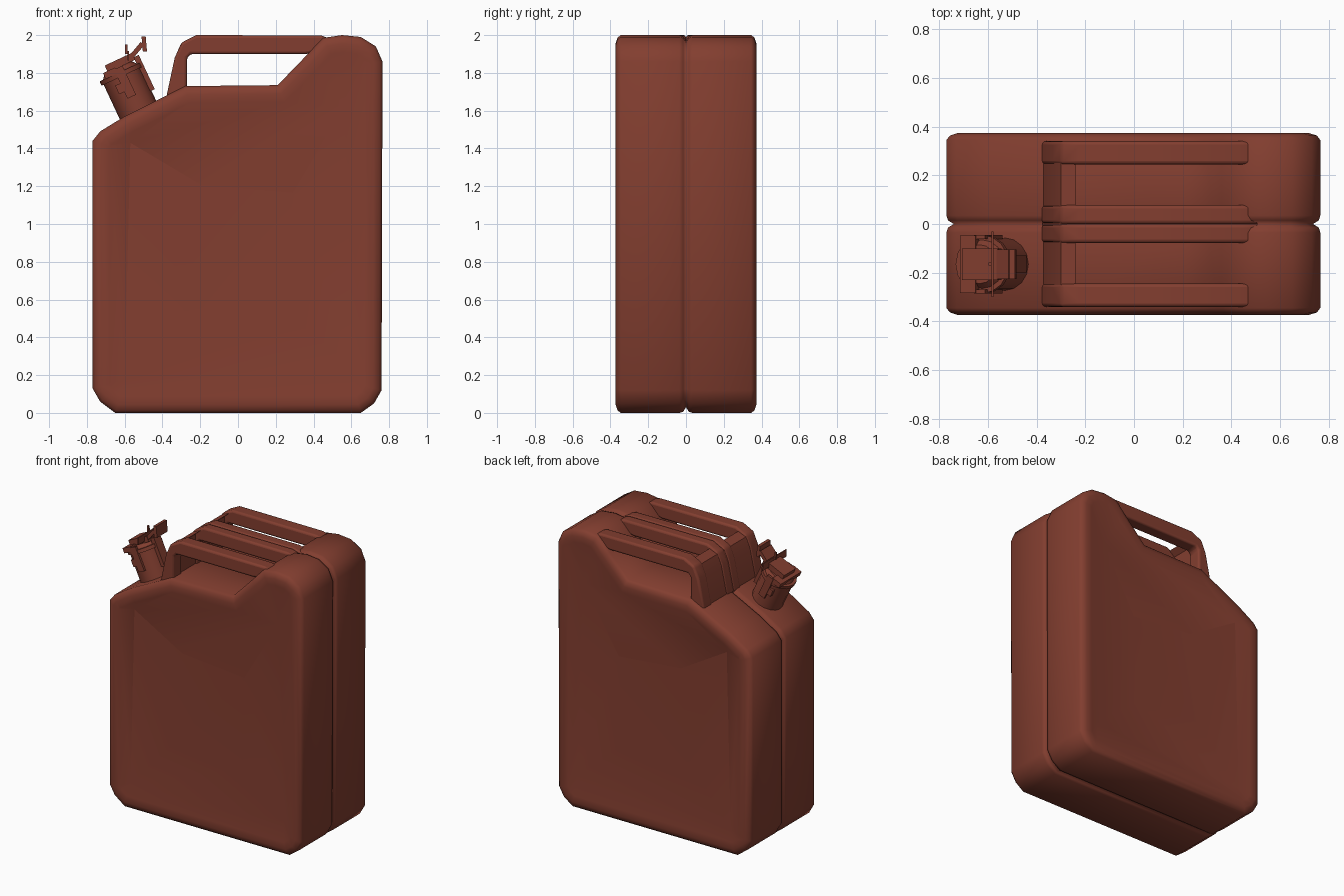
import bpy, bmesh, math
from mathutils import Matrix, Vector

if "Cube" in bpy.data.objects:
    bpy.data.objects.remove(bpy.data.objects["Cube"])

# Painted steel
paint = bpy.data.materials.new("red_brown_paint")
paint.use_nodes = True
color = (0.225, 0.048, 0.029, 1)
paint.diffuse_color = color
paint.node_tree.nodes["Principled BSDF"].inputs["Base Color"].default_value = color


def finish(bm, name, mirror=False, bevel=0, matrix=None, angle=40):
    bmesh.ops.remove_doubles(bm, verts=bm.verts, dist=0.0005)
    bmesh.ops.recalc_face_normals(bm, faces=bm.faces)
    mesh = bpy.data.meshes.new(name)
    bm.to_mesh(mesh)
    bm.free()
    ob = bpy.data.objects.new(name, mesh)
    bpy.context.collection.objects.link(ob)
    mesh.materials.append(paint)
    if matrix:
        ob.matrix_world = matrix
    if bevel:
        mod = ob.modifiers.new("rounding", "BEVEL")
        mod.width, mod.segments = bevel, 3
    if mirror:
        mod = ob.modifiers.new("other_half", "MIRROR")
        mod.use_axis = (False, True, False)
    bpy.ops.object.select_all(action="DESELECT")
    ob.select_set(True)
    bpy.context.view_layer.objects.active = ob
    bpy.ops.object.shade_smooth_by_angle(angle=math.radians(angle))
    return ob


def inset(points, d):
    """Mitred inward offset of a counter-clockwise outline."""
    result = []
    for i, p in enumerate(points):
        a = (Vector(p) - Vector(points[i - 1])).normalized()
        b = (Vector(points[(i + 1) % len(points)]) - Vector(p)).normalized()
        n1, n2 = Vector((-a.y, a.x)), Vector((-b.y, b.x))
        result.append(Vector(p) + (n1 + n2) * d / (1 + n1.dot(n2)))
    return result


def extrude_profile(name, profile, y0, y1, **kw):
    bm = bmesh.new()
    face = bm.faces.new([bm.verts.new((x, y0, z)) for x, z in profile])
    new = bmesh.ops.extrude_face_region(bm, geom=[face])["geom"]
    moved = [v for v in new if isinstance(v, bmesh.types.BMVert)]
    bmesh.ops.translate(bm, verts=moved, vec=(0, y1 - y0, 0))
    return finish(bm, name, **kw)


# Body shell: one pressed half, mirrored across the centre seam
outline = [(-.77, .13), (-.73, .06), (-.65, 0), (.65, 0), (.72, .05), (.76, .12),
           (.765, 1.86), (.73, 1.94), (.65, 1.99), (.55, 2), (.45, 1.985), (.36, 1.89),
           (.21, 1.735), (-.28, 1.73), (-.38, 1.68), (-.6, 1.57), (-.73, 1.49), (-.77, 1.44)]
# Panel corners: bottom left, bottom right, top right, top left
corner = [0] * 3 + [1] * 3 + [2] * 7 + [3] * 5
panel = [(-.6, .18), (.61, .24), (.56, 1.62), (-.57, 1.43)]
centre = [(-.26, .56), (.27, .52), (.29, 1.165), (-.2, 1.21)]
rings = [(inset(outline, d), y) for d, y in
         ((.03, 0), (.006, .015), (0, .035), (0, .345), (.014, .363), (.045, .373), (.09, .37))]
rings += [([panel[c] for c in corner], .354), ([centre[c] for c in corner], .343)]

bm = bmesh.new()
loops = [[bm.verts.new((x, -y, z)) for x, z in pts] for pts, y in rings]
for low, high in zip(loops, loops[1:]):
    for i in range(len(low)):
        j = (i + 1) % len(low)
        bm.faces.new((low[i], low[j], high[j], high[i]))
bmesh.ops.remove_doubles(bm, verts=bm.verts, dist=0.0005)


def nearest(point, y):
    target = Vector((point[0], -y, point[1]))
    return min(bm.verts, key=lambda v: (v.co - target).length)


rim = [nearest(p, .354) for p in panel]
quad = [nearest(p, .343) for p in centre]
bm.faces.new(quad)
# Pressed creases on the left and top of the panel
for a, b in ((rim[0], rim[3]), (rim[3], quad[3]), (quad[3], quad[2]), (quad[2], rim[2])):
    bm.edges.get((a, b)).smooth = False
finish(bm, "can_body", mirror=True, angle=50)

# Carrying handles: outer bars and a split centre bar
bar = [(-.38, 1.67), (-.27, 1.7), (-.27, 1.88), (-.25, 1.9), (.36, 1.9), (.52, 1.93),
       (.52, 1.97), (.44, 1.998), (-.22, 2), (-.3, 1.96), (-.335, 1.88)]
extrude_profile("outer_handle_bars", bar, -.34, -.245, mirror=True, bevel=.025)
extrude_profile("centre_handle_bar", bar, -.078, 0, mirror=True, bevel=.015)

# End wall joining the bars
wall = [(-.375, 1.67), (-.28, 1.7), (-.28, 1.94), (-.24, 1.975), (-.3, 1.95), (-.33, 1.88)]
extrude_profile("handle_end_wall", wall, -.335, .335)

# Spout and cap share a tilted frame
tilt = Matrix.Translation((-.535, -.165, 1.615)) @ Matrix.Rotation(math.radians(-25), 4, "Y")


def cylinder(name, radius, z0, z1, top=None):
    bm = bmesh.new()
    bmesh.ops.create_cone(bm, cap_ends=True, segments=16, radius1=radius,
                          radius2=top or radius, depth=z1 - z0)
    bmesh.ops.translate(bm, verts=bm.verts, vec=(0, 0, (z0 + z1) / 2))
    return finish(bm, name, matrix=tilt)


def box(name, size, at, turn=0):
    bm = bmesh.new()
    bmesh.ops.create_cube(bm, size=1)
    bmesh.ops.scale(bm, verts=bm.verts, vec=size)
    local = Matrix.Translation(at) @ Matrix.Rotation(math.radians(turn), 4, "Y")
    return finish(bm, name, matrix=tilt @ local)


cylinder("spout_neck", .108, -.06, .19)
cylinder("cap_flange", .12, .185, .21)
cylinder("cap_dome", .1, .21, .235, top=.08)
box("cap_lever_base", (.16, .13, .04), (.02, 0, .255))
box("cap_lever_arm", (.1, .12, .025), (.125, 0, .275), -25)
box("cap_lever_tip", (.022, .12, .08), (.178, 0, .29), 20)
box("cap_cross_bar", (.07, .235, .035), (-.05, 0, .225))
box("cap_clip", (.03, .07, .2), (.112, 0, .15))
box("cap_pin_plate", (.008, .27, .05), (.075, 0, .27), 24)
box("cap_pin", (.012, .012, .05), (.08, 0, .305), 24)
for side in (-1, 1):
    box("cap_side_strap", (.05, .016, .17), (0, side * .112, .15))
    box("cap_hinge_lug", (.05, .03, .05), (-.03, side * .1, .13))
